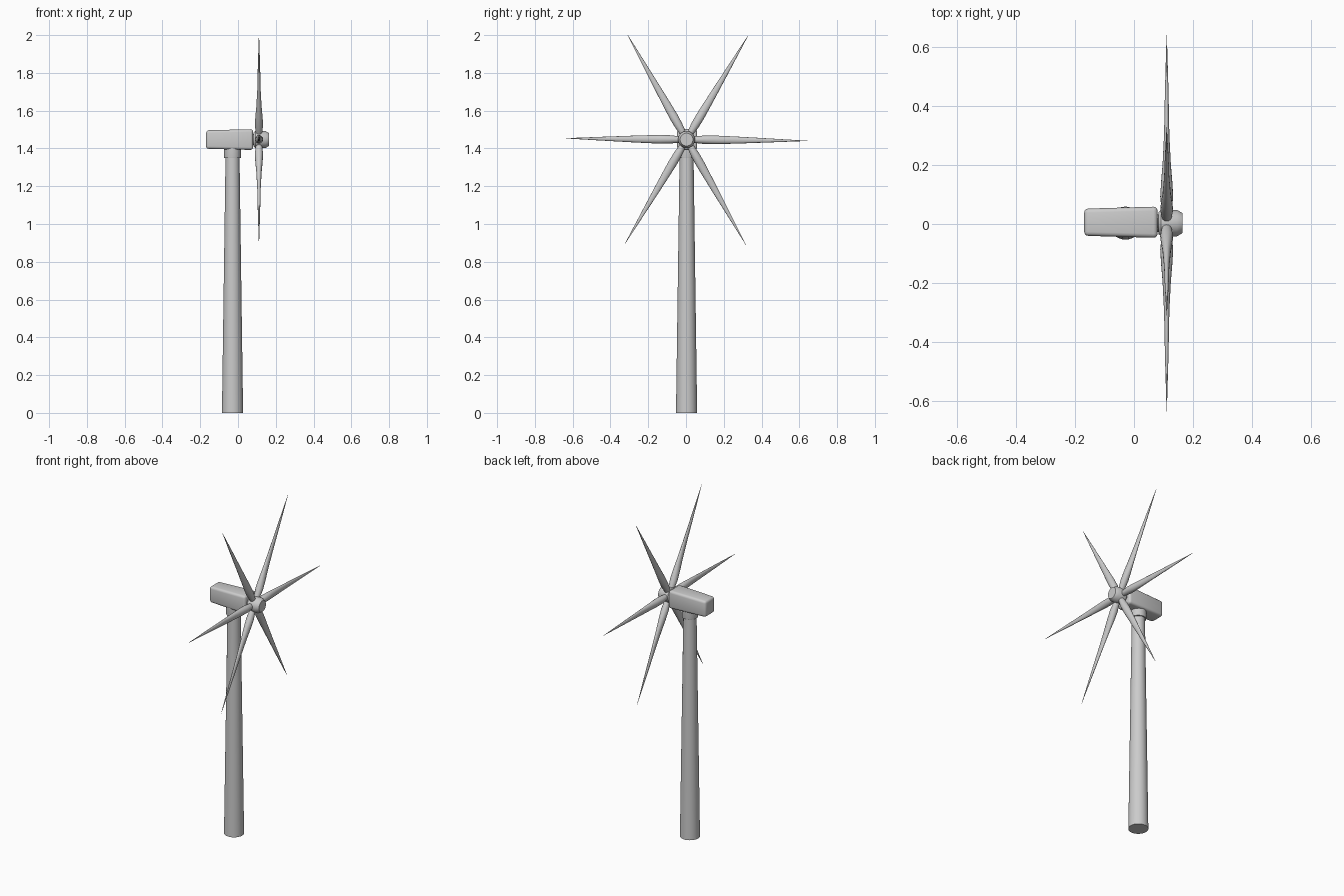
import bpy, bmesh, math
from mathutils import Matrix, Vector

cube = bpy.data.objects.get("Cube")
if cube:
    bpy.data.objects.remove(cube, do_unlink=True)

# Single light grey paint
GREY = (0.6, 0.6, 0.6, 1.0)
paint = bpy.data.materials.new("light_grey")
paint.use_nodes = True
paint.diffuse_color = GREY
paint.node_tree.nodes["Principled BSDF"].inputs["Base Color"].default_value = GREY

TOWER_X, AXIS_Y, AXIS_Z, ROTOR_X = -0.029, 0.003, 1.447, 0.111


def finish(name, bm, matrix=None, angle=35):
    bmesh.ops.recalc_face_normals(bm, faces=bm.faces[:])
    if matrix is not None:
        bm.transform(matrix)
    mesh = bpy.data.meshes.new(name)
    bm.to_mesh(mesh)
    bm.free()
    mesh.materials.append(paint)
    ob = bpy.data.objects.new(name, mesh)
    bpy.context.collection.objects.link(ob)
    bpy.ops.object.select_all(action='DESELECT')
    ob.select_set(True)
    bpy.context.view_layer.objects.active = ob
    bpy.ops.object.shade_smooth_by_angle(angle=math.radians(angle))
    return ob


def loft(stations, sides):
    """Capped elliptical loft along z from (z, half x, half y) stations."""
    bm = bmesh.new()
    rings = []
    for z, rx, ry in stations:
        rings.append([bm.verts.new((rx * math.cos(a), ry * math.sin(a), z))
                      for a in (2 * math.pi * i / sides for i in range(sides))])
    for low, high in zip(rings, rings[1:]):
        for i in range(sides):
            j = (i + 1) % sides
            bm.faces.new((low[i], low[j], high[j], high[i]))
    bm.faces.new(rings[0][::-1])
    bm.faces.new(rings[-1])
    return bm


def lathe(name, profile, matrix):
    return finish(name, loft([(z, r, r) for z, r in profile], 32), matrix)


# Tapered tower and the yaw collar on top
base = Matrix.Translation((TOWER_X, AXIS_Y, 0))
lathe("tower", [(0, 0.056), (1.36, 0.037)], base)
lathe("yaw_collar", [(1.35, 0.044), (1.355, 0.045), (1.41, 0.045)], base)

# Nacelle: box narrowing to the rear, with rounded edges
bm = bmesh.new()
bmesh.ops.create_cube(bm, size=1)
for v in bm.verts:
    front = v.co.x > 0
    v.co.x = 0.08 if front else -0.169
    v.co.y *= 0.106 if front else 0.092
    v.co.z *= 0.11 if front else 0.098
bmesh.ops.bevel(bm, geom=bm.edges[:], offset=0.014, segments=3,
                profile=0.5, affect='EDGES')
finish("nacelle", bm, Matrix.Translation((0, AXIS_Y + 0.003, AXIS_Z)))

# Hub with shaft neck and chamfered nose
along_x = Matrix.Translation((0, AXIS_Y, AXIS_Z)) @ Matrix.Rotation(math.pi / 2, 4, 'Y')
lathe("rotor_shaft", [(0.06, 0.03), (0.095, 0.03)], along_x)
lathe("hub", [(0.083, 0.037), (0.092, 0.045), (0.146, 0.045),
              (0.164, 0.034)], along_x)

# Six slender blades, flattening towards the pointed tip
stations = [(0.02, 0.015, 0.015), (0.05, 0.018, 0.018), (0.09, 0.022, 0.022),
            (0.14, 0.019, 0.023), (0.2, 0.014, 0.021), (0.3, 0.009, 0.017),
            (0.45, 0.006, 0.01), (0.639, 0.0005, 0.0008)]
for i in range(6):
    turn = Matrix.Rotation(math.radians(30 + 60 * i - 0.6), 4, 'X')
    place = Matrix.Translation((ROTOR_X, AXIS_Y, AXIS_Z)) @ turn
    finish(f"blade_{i + 1}", loft(stations, 16), place, 50)
